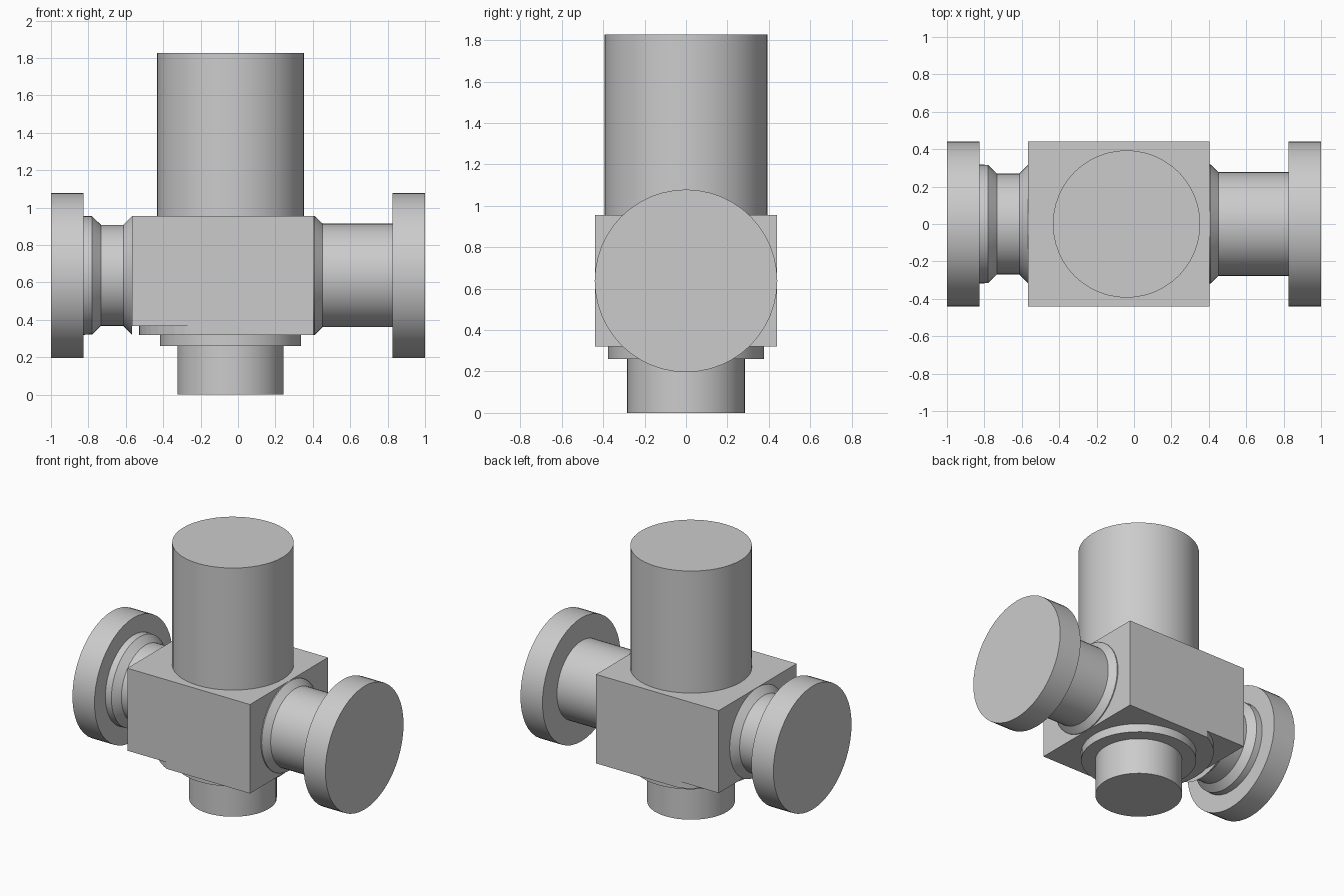
import bpy, bmesh
from math import pi, sin, cos
from mathutils import Matrix

if "Cube" in bpy.data.objects:
    bpy.data.objects.remove(bpy.data.objects["Cube"])

SEG = 48
CX, CZ = -0.04, 0.638          # vertical axis x, horizontal axis z


def finish(name, bm):
    bmesh.ops.recalc_face_normals(bm, faces=bm.faces)
    mesh = bpy.data.meshes.new(name)
    bm.to_mesh(mesh)
    bm.free()
    ob = bpy.data.objects.new(name, mesh)
    bpy.context.collection.objects.link(ob)
    return ob


def turned(name, profile, horizontal=False):
    """Capped solid of revolution from (radius, position along axis) pairs."""
    bm = bmesh.new()
    rings = []
    for r, p in profile:
        ring = []
        for i in range(SEG):
            a = 2 * pi * i / SEG
            u, v = r * cos(a), r * sin(a)
            ring.append(bm.verts.new((p, u, CZ + v) if horizontal else (CX + u, v, p)))
        rings.append(ring)
    for lo, hi in zip(rings, rings[1:]):
        for i in range(SEG):
            j = (i + 1) % SEG
            bm.faces.new((lo[i], lo[j], hi[j], hi[i]))
    bm.faces.new(rings[0])
    bm.faces.new(rings[-1])
    ob = finish(name, bm)
    with bpy.context.temp_override(object=ob, active_object=ob, selected_objects=[ob],
                                   selected_editable_objects=[ob]):
        bpy.ops.object.shade_smooth_by_angle(angle=0.35)
    return ob


def prism(name, outline, z0, z1):
    bm = bmesh.new()
    face = bm.faces.new([bm.verts.new((x, y, z0)) for x, y in outline])
    ext = bmesh.ops.extrude_face_region(bm, geom=[face])
    top = [g for g in ext["geom"] if isinstance(g, bmesh.types.BMVert)]
    bmesh.ops.translate(bm, verts=top, vec=(0, 0, z1 - z0))
    return finish(name, bm)


# Central block
block = prism("valve_block", [(-0.567, -0.44), (0.403, -0.44), (0.403, 0.44), (-0.567, 0.44)],
              0.32, 0.956)

# Relief under the left corners, leaving a round pad around the lower stem
arc = [(CX + 0.49 * cos(pi / 2 + pi * i / 24), 0.49 * sin(pi / 2 + pi * i / 24))
       for i in range(25)]
cutter = prism("relief_cutter", arc + [(CX, -0.6), (-0.8, -0.6), (-0.8, 0.6), (CX, 0.6)],
               0.2, 0.367)
cutter.hide_render = True
cutter.hide_set(True)
mod = block.modifiers.new("relief", "BOOLEAN")
mod.operation = "DIFFERENCE"
mod.solver = "EXACT"
mod.object = cutter

# Vertical parts
turned("upper_cylinder", [(0.394, 0.956), (0.394, 1.828)])
turned("lower_stem", [(0.284, 0), (0.284, 0.26), (0.376, 0.26), (0.376, 0.32)])

# Side pipes with end flanges
turned("left_pipe", [(0.441, -1), (0.441, -0.826), (0.318, -0.826), (0.316, -0.78),
                     (0.27, -0.733), (0.27, -0.613), (0.318, -0.566)], True)
turned("right_pipe", [(0.318, 0.40), (0.318, 0.41), (0.277, 0.452), (0.277, 0.826),
                      (0.441, 0.826), (0.441, 1)], True)
